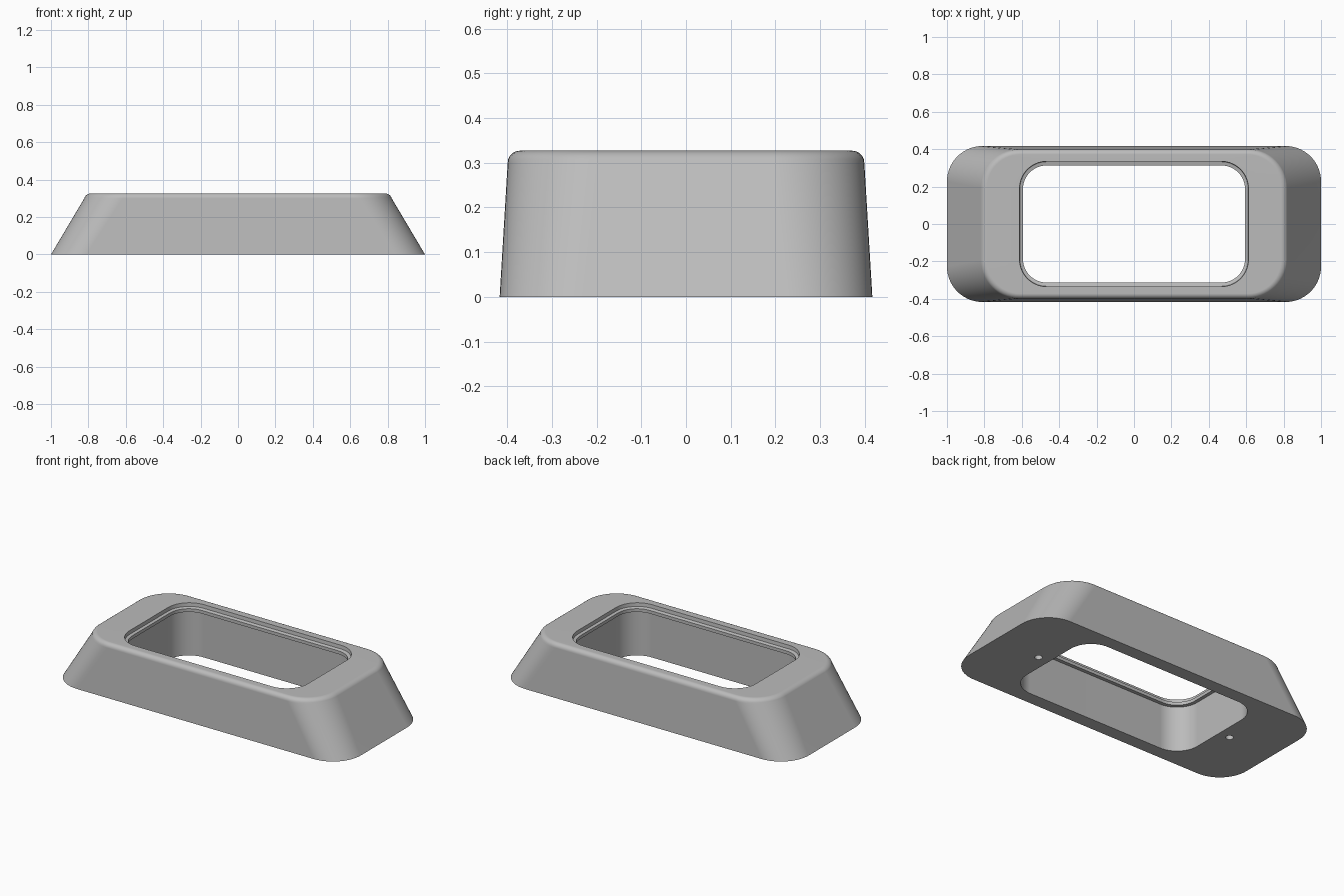
import bpy, bmesh
from math import sin, cos, pi, radians

cube = bpy.data.objects.get("Cube")
if cube:
    bpy.data.objects.remove(cube, do_unlink=True)

# Plain grey material
grey = bpy.data.materials.new("plain grey")
grey.use_nodes = True
colour = (0.5, 0.5, 0.5, 1)
grey.diffuse_color = colour
grey.node_tree.nodes["Principled BSDF"].inputs["Base Color"].default_value = colour

STEPS = 14  # segments per rounded corner


def rounded_ring(bm, hx, hy, r, z):
    """Ring of vertices following a rounded rectangle at height z."""
    ring = []
    corners = [(1, 1), (-1, 1), (-1, -1), (1, -1)]
    for i, (sx, sy) in enumerate(corners):
        for k in range(STEPS + 1):
            a = (i + k / STEPS) * pi / 2
            ring.append(bm.verts.new((sx * (hx - r) + r * cos(a),
                                      sy * (hy - r) + r * sin(a), z)))
    return ring


# Sections from the outer foot, over the rim and down through the opening:
# half length, half width, corner radius, height
sections = [(1.0, 0.417, 0.19, 0)]
for k in range(6):  # rounded upper edge
    t = k / 5 * pi / 2
    inset = 0.027 * (1 - cos(t))
    sections.append((0.822 - 0.01 * k / 5 - inset, 0.399 - inset,
                     0.205 - inset, 0.300 + 0.027 * sin(t)))
sections += [
    (0.612, 0.335, 0.145, 0.327),   # rim of the opening
    (0.610, 0.333, 0.143, 0.305),   # recess wall
    (0.594, 0.313, 0.127, 0.300),   # lip
    (0.594, 0.313, 0.127, 0.280),
    (0.615, 0.335, 0.145, 0.280),   # underside of lip
    (0.615, 0.335, 0.145, 0),       # pocket wall
]

bm = bmesh.new()
rings = [rounded_ring(bm, *s) for s in sections]
count = len(rings[0])
for a, b in zip(rings, rings[1:] + rings[:1]):
    for i in range(count):
        j = (i + 1) % count
        bm.faces.new((a[i], a[j], b[j], b[i]))
bmesh.ops.recalc_face_normals(bm, faces=bm.faces)
mesh = bpy.data.meshes.new("tapered_frame")
bm.to_mesh(mesh)
bm.free()
frame = bpy.data.objects.new("tapered_frame", mesh)
bpy.context.collection.objects.link(frame)
mesh.materials.append(grey)

# Blind screw holes in the underside
for side in (-1, 1):
    bpy.ops.mesh.primitive_cylinder_add(vertices=24, radius=0.022, depth=0.3,
                                        location=(side * 0.69, 0, 0))
    cutter = bpy.context.object
    cutter.name = "screw_hole_cutter"
    cutter.hide_render = True
    cutter.data.materials.append(grey)
    cut = frame.modifiers.new("screw_hole", 'BOOLEAN')
    cut.operation = 'DIFFERENCE'
    cut.solver = 'EXACT'
    cut.object = cutter
    bpy.ops.object.select_all(action='DESELECT')
    bpy.context.view_layer.objects.active = frame
    frame.select_set(True)
    bpy.ops.object.modifier_apply(modifier=cut.name)
    bpy.data.objects.remove(cutter, do_unlink=True)

# Smooth shading with crisp edges and flat faces
bpy.ops.object.shade_smooth_by_angle(angle=radians(30))
weighted = frame.modifiers.new("flat_faces", 'WEIGHTED_NORMAL')
weighted.keep_sharp = True
